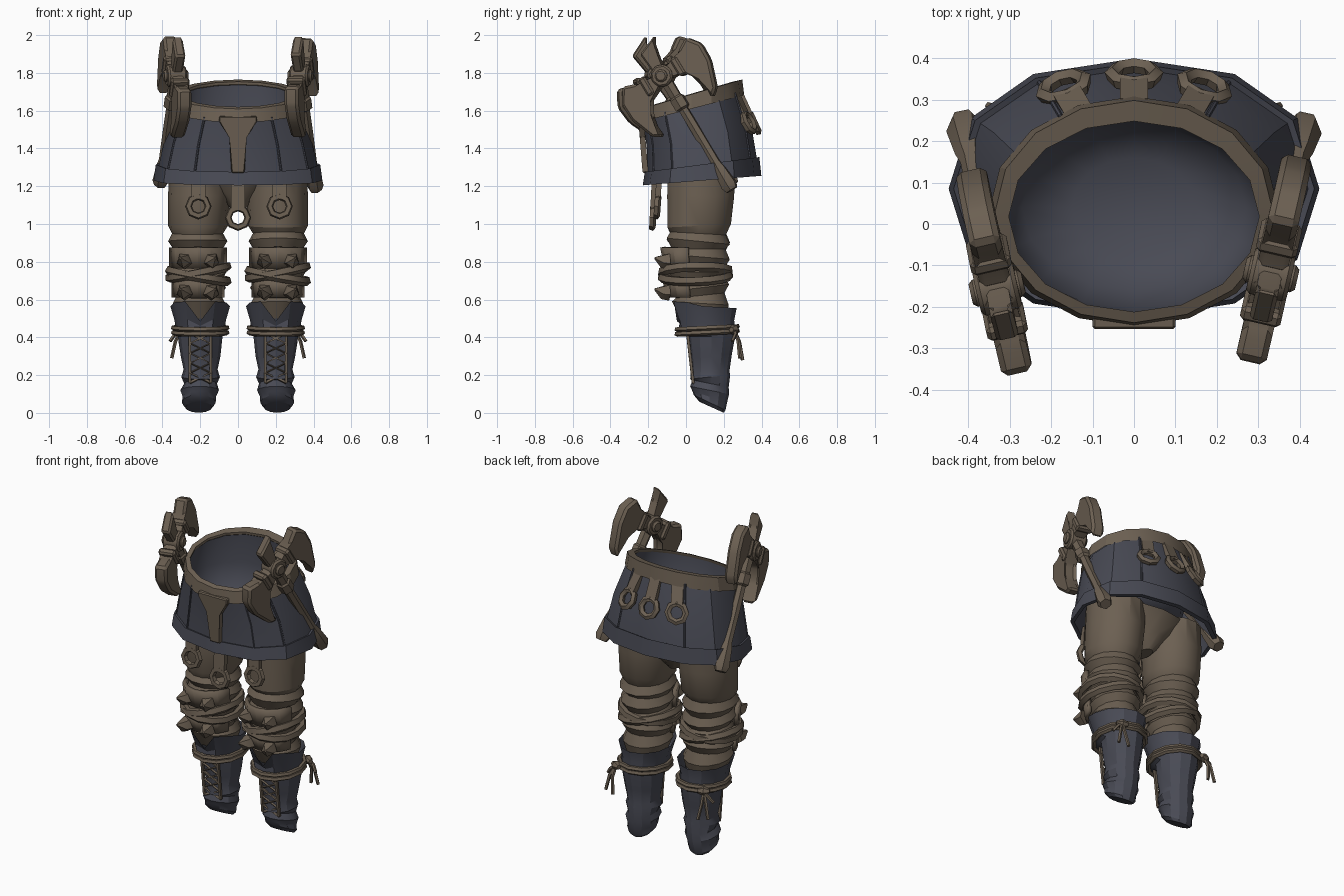
import bpy, bmesh, math, random
from mathutils import Vector, Matrix

random.seed(4)
cube = bpy.data.objects.get("Cube")
if cube:
    bpy.data.objects.remove(cube, do_unlink=True)


def material(name, rgb):
    mat = bpy.data.materials.new(name)
    mat.use_nodes = True
    mat.diffuse_color = (*rgb, 1)
    shader = next(n for n in mat.node_tree.nodes if n.type == 'BSDF_PRINCIPLED')
    shader.inputs["Base Color"].default_value = (*rgb, 1)
    shader.inputs["Roughness"].default_value = 0.9
    return mat


LEATHER = material("brown leather", (.15, .117, .085))
CLOTH = material("slate cloth", (.066, .069, .09))


def finish(name, bm, mat, angle=35):
    bmesh.ops.recalc_face_normals(bm, faces=bm.faces)
    mesh = bpy.data.meshes.new(name)
    bm.to_mesh(mesh)
    bm.free()
    mesh.materials.append(mat)
    mesh.shade_smooth()
    mesh.set_sharp_from_angle(angle=math.radians(angle))
    obj = bpy.data.objects.new(name, mesh)
    bpy.context.collection.objects.link(obj)
    return obj


def ring_point(ring, angle, power=1):
    """Point on a tilted oval given as (z, cx, cy, rx, ry, tilt)."""
    z, cx, cy, rx, ry, tilt = ring
    c, s = math.cos(angle), math.sin(angle)
    dx = math.copysign(abs(c) ** power, c) * rx
    dy = math.copysign(abs(s) ** power, s) * ry
    return Vector((cx + dx, cy + dy, z + tilt * dy))


def skin(bm, rows, around=True, loop=False):
    count = len(rows[0])
    pairs = list(zip(rows, rows[1:])) + ([(rows[-1], rows[0])] if loop else [])
    for low, high in pairs:
        for i in range(count if around else count - 1):
            j = (i + 1) % count
            bm.faces.new((low[i], low[j], high[j], high[i]))


def loft(name, rings, mat, sides=12, power=1, caps="", loop=False, arc=None, shape=None, angle=35):
    start, span = arc or (0, math.tau)
    steps = sides - 1 if arc else sides
    bm = bmesh.new()
    rows = [[bm.verts.new(ring_point(r, start + span * i / steps, power)) for i in range(sides)]
            for r in rings]
    skin(bm, rows, not arc, loop)
    if "a" in caps:
        bm.faces.new(rows[0])
    if "z" in caps:
        bm.faces.new(rows[-1])
    if shape:
        shape(rows)
    return finish(name, bm, mat, angle)


def sweep(name, points, radius, mat, closed=False, sides=6, up=(0, 0, 1), flat=1):
    """Tube along points; radius may be a list, flat scales the second axis."""
    pts = [Vector(p) for p in points]
    n = len(pts)
    radii = radius if isinstance(radius, list) else [radius] * n
    normal = Vector(up)
    bm = bmesh.new()
    rows = []
    for i, p in enumerate(pts):
        after = pts[(i + 1) % n] if closed else pts[min(i + 1, n - 1)]
        before = pts[i - 1] if closed else pts[max(i - 1, 0)]
        t = (after - before).normalized()
        normal = normal - t * normal.dot(t)
        normal = normal.normalized() if normal.length > .01 else t.orthogonal().normalized()
        side = t.cross(normal)
        turns = [math.tau * (k + .5) / sides for k in range(sides)]
        rows.append([bm.verts.new(p + radii[i] * (normal * math.cos(a) + side * math.sin(a) * flat))
                     for a in turns])
    skin(bm, rows, loop=closed)
    if not closed:
        bm.faces.new(rows[0])
        bm.faces.new(rows[-1])
    return finish(name, bm, mat)


def prism(name, outline, depth, mat, matrix, bevel):
    """Flat outline in local XY, thickened along local Z, with chamfered edges."""
    bm = bmesh.new()
    rows = [[bm.verts.new((x, y, w)) for x, y in outline] for w in (-depth / 2, depth / 2)]
    skin(bm, rows)
    bm.faces.new(rows[0])
    bm.faces.new(rows[1])
    bmesh.ops.bevel(bm, geom=bm.edges[:], offset=bevel, segments=1, affect='EDGES')
    bm.transform(matrix)
    return finish(name, bm, mat, 25)


def circle(center, radius, across, up, count=8):
    angles = [math.tau * i / count for i in range(count)]
    return [Vector(center) + radius * (Vector(across) * math.cos(a) + Vector(up) * math.sin(a))
            for a in angles]


# Skirt, hem lip and inner lining
skirt = [(1.63, 0, .03, .325, .26, .28), (1.46, 0, .07, .385, .278, .18), (1.31, 0, .085, .42, .29, .13)]
hem = [(1.315, 0, .085, .435, .303, .13), (1.23, 0, .085, .447, .314, .08),
       (1.23, 0, .083, .425, .29, .08), (1.45, 0, .07, .36, .25, .15)]
loft("skirt", skirt + hem, CLOTH, power=.88)
loft("waist_lining", [(1.682, 0, .018, .306, .234, .29), (1.52, 0, .03, .32, .235, .15),
                      (1.38, 0, .04, .27, .2, 0), (1.32, 0, .04, .15, .12, 0)], CLOTH, 16, caps="z", angle=60)
for turn in (2, 4, 7, 8, 10, 11):
    sweep("skirt_seam", [ring_point(r, turn * math.pi / 6, .88) for r in skirt], .006, CLOTH)

# Belt and front placket
loft("belt", [(1.61, 0, .03, .35, .278, .26), (1.687, 0, .03, .335, .268, .29),
              (1.687, 0, .018, .302, .23, .29), (1.672, 0, .018, .304, .232, .29)],
     LEATHER, 16, loop=True, angle=25)
half = [(.035, 1.27), (.04, 1.46), (.1, 1.54), (.1, 1.57)]
hinge = Vector((0, -.238, 1.56))
prism("front_placket", half + [(-x, z) for x, z in reversed(half)], .03, LEATHER,
      Matrix.Translation(hinge) @ Matrix.Rotation(.08, 4, 'X') @ Matrix.Translation((0, 0, -hinge.z))
      @ Matrix.Rotation(math.pi / 2, 4, 'X'), .006)


def hanging_ring(name, top, low, width, radius, across):
    """Leather tab with a thick ring below it."""
    top, low, across = Vector(top), Vector(low), Vector(across).normalized()
    up = (top - low).normalized()
    sweep(name + "_strap", [top, low], width, LEATHER, sides=4, up=across, flat=.4)
    sweep(name + "_ring", circle(low - up * radius * .7, radius, across, up), .019, LEATHER, True, 5,
          up=across.cross(up))


# Rings at the back of the belt and in front of the thighs
for x, y in ((-.16, -.03), (0, 0), (.16, -.03)):
    hanging_ring("back", (x * .8, .29 + y, 1.69), (x, .345 + y, 1.57), .048, .053, (1, -x * 2.5, 0))
for x, z, y in ((-.21, 1.13, -.14), (0, 1.07, -.165), (.22, 1.13, -.14)):
    hanging_ring("front", (x, y, 1.26), (x, y - .01, z), .052, .052, (1, 0, 0))

# Seat joining the legs
loft("seat", [(1.08, 0, .08, .04, .07, 0), (1.16, 0, .08, .12, .14, 0), (1.29, 0, .08, .32, .18, 0)],
     LEATHER, caps="az")


def build_leg(s):
    # Trouser leg with folds around the knee
    rings = [(1.3, s * .205, .08, .16, .18, 0), (1.15, s * .207, .078, .163, .182, 0),
             (.99, s * .212, .07, .158, .172, .05)]
    folds = 10
    for i in range(folds):
        t = i / (folds - 1)
        puff = .014 if i % 2 else -.01
        rings.append((.95 - .37 * t, s * (.214 - .008 * t), .064 + .012 * t, .145 - .02 * t + puff,
                      .16 - .02 * t + puff, random.uniform(-.13, .18)))
    rings.append((.5, s * .205, .09, .11, .12, 0))
    loft("trouser_leg", rings, LEATHER, 14, caps="az", angle=28)

    # Knee plates with studs
    for z, height, grow in ((.82, .11, .008), (.655, .09, -.004)):
        plate = loft("knee_plate", [(z + k * height / 2, s * .212, .055, .15 + grow, .172 + grow + k * .012, 0)
                                    for k in (1, 0, -1)],
                     LEATHER, 7, arc=(math.radians(195), math.radians(150)), angle=20)
        plate.modifiers.new("thickness", 'SOLIDIFY').thickness = .024
        for dx in (-.07, .07):
            base = Vector((s * .212 + dx, -.09, z - .015))
            sweep("knee_stud", [base, base + Vector((dx * .1, -.035, 0)), base + Vector((dx * .3, -.075, .015))],
                  [.046, .038, .006], LEATHER, sides=5)

    # Crossing knee straps
    for z, lean in ((.745, .2), (.725, -.18)):
        points = [ring_point((z, s * .21, .05, .155, .182, .03), math.tau * i / 14) for i in range(14)]
        for p in points:
            p.z += lean * (p.x - s * .21)
        sweep("knee_strap", points, .026, LEATHER, True, 5, flat=.85)

    # Boot with flared notched cuff, creased ankle and rounded tip
    def notch(rows):
        for row, drop in ((rows[0], .09), (rows[1], .03)):
            row[9].co.z -= drop
            row[9].co.y += .04
            for i in (7, 8, 10, 11):
                row[i].co.z += drop / 6
    boot = [(.565, s * .2, .09, .158, .178, -.06), (.49, s * .2, .1, .136, .155, 0),
            (.42, s * .2, .112, .126, .15, 0), (.405, s * .2, .135, .118, .125, 0),
            (.3, s * .198, .133, .105, .11, .1), (.23, s * .198, .13, .09, .1, -.1),
            (.19, s * .198, .128, .102, .106, .1), (.155, s * .198, .13, .087, .096, -.2),
            (.12, s * .203, .125, .102, .103, -.2), (.085, s * .205, .125, .088, .092, -.35),
            (.055, s * .208, .125, .09, .084, -.48), (.03, s * .208, .135, .07, .065, -.45)]
    loft("boot", boot, CLOTH, caps="z", shape=notch, angle=28)
    loft("boot_tongue", [(.53, s * .2, .09, .11, .13, -.1), (.4, s * .2, .13, .1, .11, 0)], CLOTH, caps="az")

    # Front lacing
    def lace_point(side, t):
        return (s * .2 + side * .055, .008 + .03 * t, .42 - .26 * t)
    for side in (-1, 1):
        sweep("lace_edge", [lace_point(side, t / 4) for t in range(5)], .01, LEATHER, sides=4)
        sweep("boot_lace", [lace_point(side * (-1) ** i, i / 5) for i in range(6)], .009, LEATHER, sides=4)

    # Cuff cord with a knot and loose ends at the outer back
    for z in (.425, .45):
        sweep("cuff_cord", [ring_point((z, s * .2, .112, .142, .16, .05), math.tau * i / 12) for i in range(12)],
              .014, LEATHER, True, 5)
    knot = Vector((s * .3, .255, .44))
    sweep("cord_knot", [knot - Vector((s * .03, -.015, 0)), knot, knot + Vector((s * .03, -.015, 0))],
          [.014, .028, .014], LEATHER)
    for dx, dy, dz in ((.05, .03, .15), (-.01, .045, .16), (.06, -.01, .06)):
        end = knot + Vector((s * dx, dy, -dz))
        sweep("cord_end", [knot, knot.lerp(end, .4) + Vector((s * .01, .01, 0)), end], .01, LEATHER, sides=5)


def build_axe(s, lean, y):
    # Local frame: X across the blades, Y up the handle, Z through the head
    a = math.radians(lean)
    up = Vector((-s * .115, -math.sin(a), math.cos(a))).normalized()
    across = Vector((s * .2, math.cos(a), math.sin(a)))
    across = (across - up * across.dot(up)).normalized()
    frame = Matrix((across, up, across.cross(up))).transposed().to_4x4()
    frame.translation = (s * .33, y, 1.785)

    # Drooping double blades, each with a raised collar
    blade = [(.03, .04), (.11, .025), (.15, .055), (.215, .085), (.268, .01), (.265, -.09), (.215, -.23),
             (.165, -.26), (.175, -.13), (.13, -.055), (.03, -.045)]
    for side in (-1, 1):
        prism("axe_blade", [(side * u, v + side * u * .1) for u, v in blade], .075, LEATHER, frame, .014)
        prism("axe_collar", [(side * u, v) for u, v in ((.08, .05), (.12, .05), (.12, -.06), (.08, -.055))],
              .1, LEATHER, frame, .01)
    prism("axe_horn", [(-.035, .04), (-.045, .16), (.075, .205), (.03, .13), (.035, .04)], .055, LEATHER, frame, .01)
    for radius, depth in ((.062, .1), (.036, .13)):
        rim = [(p.x, p.y) for p in circle((0, 0, 0), radius, (1, 0, 0), (0, 1, 0))]
        prism("axe_boss", rim, depth, LEATHER, frame, .01)

    # Handle with grip rings and pommel
    shaft = ((.06, .035), (-.13, .032), (-.14, .042), (-.2, .042), (-.21, .027), (-.36, .028), (-.54, .027),
             (-.58, .036), (-.68, .046), (-.71, .034))
    sweep("axe_handle", [frame @ Vector((0, v, 0)) for v, r in shaft], [r for v, r in shaft], LEATHER)


for s, lean, y in ((1, 31, -.12), (-1, 35, -.155)):
    build_leg(s)
    build_axe(s, lean, y)
